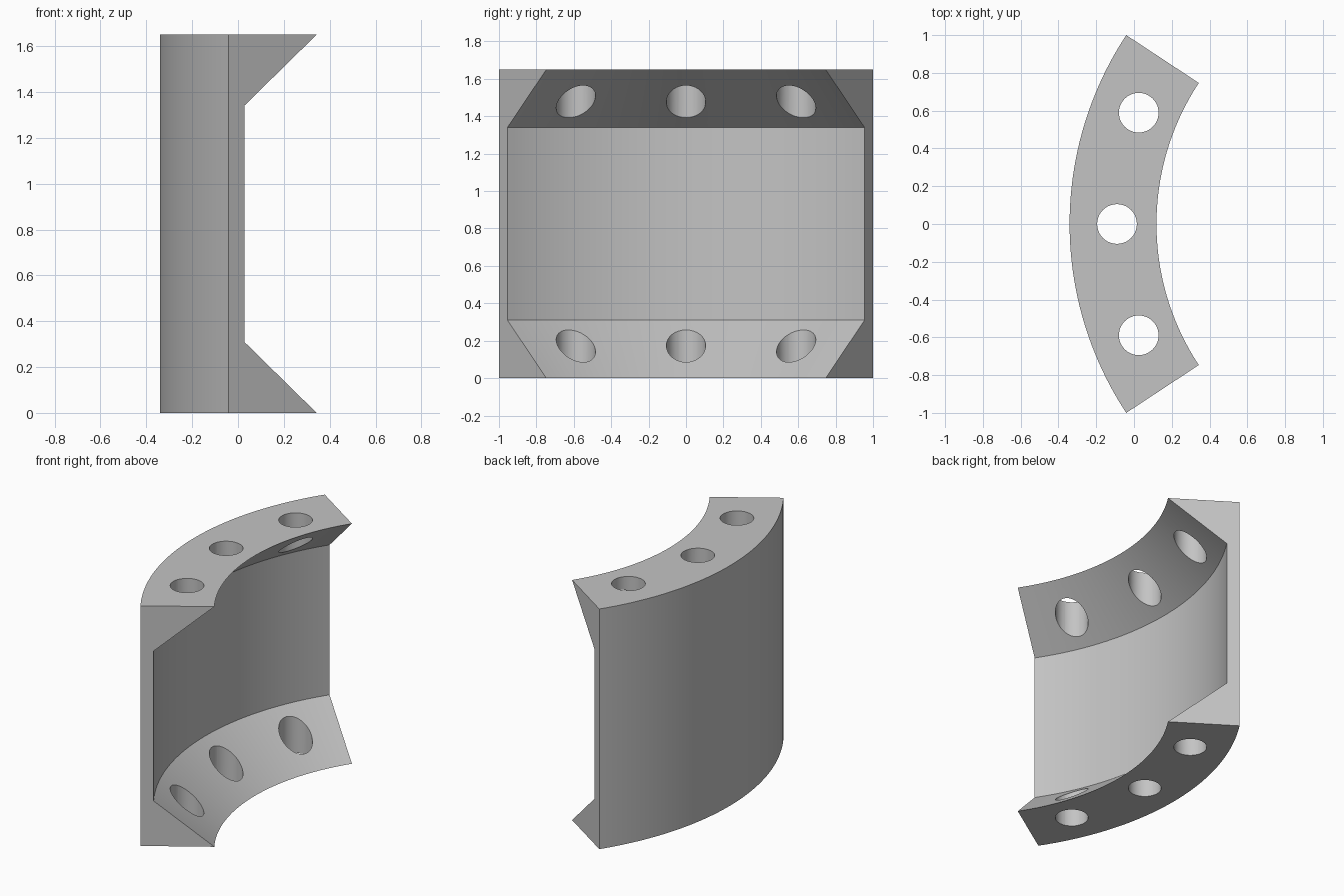
import bpy, bmesh
from math import sin, cos, radians

cube = bpy.data.objects.get("Cube")
if cube:
    bpy.data.objects.remove(cube, do_unlink=True)

CENTRE_X = 1.476      # axis of the arc
HALF_ANGLE = 33.39
HEIGHT = 1.65
STEPS = 48

grey = bpy.data.materials.new("plain grey")
grey.use_nodes = True
colour = (0.55, 0.55, 0.55, 1)
grey.diffuse_color = colour
grey.node_tree.nodes["Principled BSDF"].inputs["Base Color"].default_value = colour


def polar(radius, degrees, z):
    a = radians(degrees)
    return (CENTRE_X - radius * cos(a), radius * sin(a), z)


def finish(bm, name):
    bmesh.ops.recalc_face_normals(bm, faces=bm.faces)
    mesh = bpy.data.meshes.new(name)
    bm.to_mesh(mesh)
    bm.free()
    obj = bpy.data.objects.new(name, mesh)
    bpy.context.collection.objects.link(obj)
    mesh.materials.append(grey)
    return obj


# Curved channel: a flanged section swept along the arc
section = [(1.817, 0), (1.817, HEIGHT), (1.357, HEIGHT),
           (1.735, HEIGHT - 0.31), (1.735, 0.31), (1.357, 0)]
bm = bmesh.new()
rings = []
for i in range(STEPS + 1):
    angle = HALF_ANGLE * (2 * i / STEPS - 1)
    rings.append([bm.verts.new(polar(r, angle, z)) for r, z in section])
for a, b in zip(rings, rings[1:]):
    for j in range(len(section)):
        k = (j + 1) % len(section)
        bm.faces.new((a[j], a[k], b[k], b[j]))
bm.faces.new(rings[0])
bm.faces.new(rings[-1])
bracket = finish(bm, "curved_bracket")

# Vertical bolt holes through both flanges
bm = bmesh.new()
for angle in (-22.1, 0, 22.1):
    hole = bmesh.ops.create_cone(bm, cap_ends=True, segments=48,
                                 radius1=0.105, radius2=0.105, depth=2)
    bmesh.ops.translate(bm, verts=hole["verts"], vec=polar(1.566, angle, HEIGHT / 2))
cutter = finish(bm, "bolt_hole_cutter")

cut = bracket.modifiers.new("bolt holes", 'BOOLEAN')
cut.operation = 'DIFFERENCE'
cut.solver = 'EXACT'
cut.object = cutter
bpy.ops.object.select_all(action='DESELECT')
bpy.context.view_layer.objects.active = bracket
bracket.select_set(True)
bpy.ops.object.modifier_apply(modifier=cut.name)
bpy.data.objects.remove(cutter, do_unlink=True)
bpy.ops.object.shade_smooth_by_angle(angle=radians(30))
